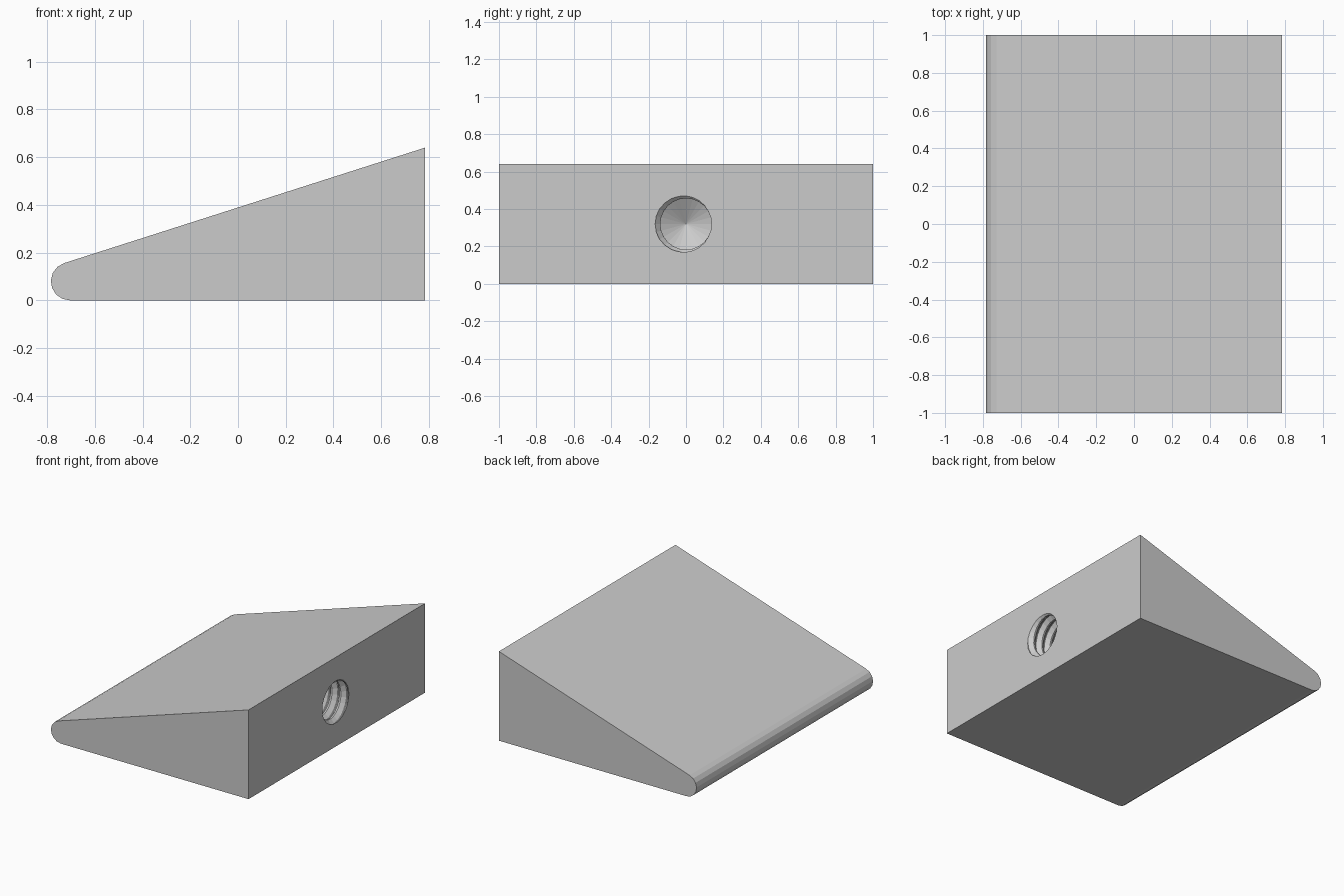
import bpy
import bmesh
from math import cos, sin, pi, radians, tau

if "Cube" in bpy.data.objects:
    bpy.data.objects.remove(bpy.data.objects["Cube"])

grey = bpy.data.materials.new("plain grey")
grey.use_nodes = True
colour = (0.6, 0.6, 0.6, 1)
grey.diffuse_color = colour
grey.node_tree.nodes["Principled BSDF"].inputs["Base Color"].default_value = colour

BACK_X, HALF_Y, TOP_Z = 0.784, 1.0, 0.64
NOSE_X, NOSE_R, NOSE_STEPS = -0.704, 0.08, 7


def make_object(name, bm):
    bmesh.ops.recalc_face_normals(bm, faces=bm.faces)
    mesh = bpy.data.meshes.new(name)
    bm.to_mesh(mesh)
    bm.free()
    mesh.materials.append(grey)
    obj = bpy.data.objects.new(name, mesh)
    bpy.context.collection.objects.link(obj)
    return obj


# Wedge: rounded nose, sloping top, extruded along y
def build_wedge():
    start, end = radians(107.7), radians(270)
    profile = [(BACK_X, 0), (BACK_X, TOP_Z)]
    for i in range(NOSE_STEPS + 1):
        a = start + (end - start) * i / NOSE_STEPS
        profile.append((NOSE_X + NOSE_R * cos(a), NOSE_R + NOSE_R * sin(a)))
    bm = bmesh.new()
    face = bm.faces.new([bm.verts.new((x, -HALF_Y, z)) for x, z in profile])
    moved = bmesh.ops.extrude_face_region(bm, geom=[face])["geom"]
    bmesh.ops.translate(bm, vec=(0, 2 * HALF_Y, 0),
                        verts=[v for v in moved if isinstance(v, bmesh.types.BMVert)])
    return make_object("wedge_body", bm)


# Threaded drill shape: helical grooves on a bore with a conical tip
def build_thread_cutter():
    sides, pitch, minor, groove = 24, 0.07, 0.137, 0.028
    depth, tip, centre_z = 0.40, 0.08, 0.32
    step = pitch / sides
    count = int((depth + pitch) / step)
    bm = bmesh.new()
    rings = []
    for k in range(count + 1):
        ring = []
        for j in range(sides):
            phase = ((k - j) % sides) / sides
            ridge = max(0, 1 - abs(phase - 0.5) / 0.42)
            r = minor + groove * min(1, ridge * 1.15)
            if k == count:
                r = minor
            a = tau * j / sides
            ring.append(bm.verts.new((BACK_X + pitch - k * step,
                                      r * cos(a), centre_z + r * sin(a))))
        rings.append(ring)
    # Diagonals follow the helix
    for low, high in zip(rings, rings[1:]):
        for j in range(sides):
            n = (j + 1) % sides
            bm.faces.new((low[j], low[n], high[n]))
            bm.faces.new((low[j], high[n], high[j]))
    bm.faces.new(rings[0])
    point = bm.verts.new((BACK_X - depth - tip, 0, centre_z))
    for j in range(sides):
        bm.faces.new((rings[-1][j], rings[-1][(j + 1) % sides], point))
    return make_object("thread_cutter", bm)


wedge = build_wedge()
cutter = build_thread_cutter()
cutter.hide_render = True

# Cut the threaded hole in the tall face
hole = wedge.modifiers.new("threaded hole", "BOOLEAN")
hole.operation = "DIFFERENCE"
hole.solver = "EXACT"
hole.object = cutter
bpy.context.view_layer.objects.active = wedge
wedge.select_set(True)
bpy.ops.object.modifier_apply(modifier=hole.name)
bpy.data.objects.remove(cutter)
